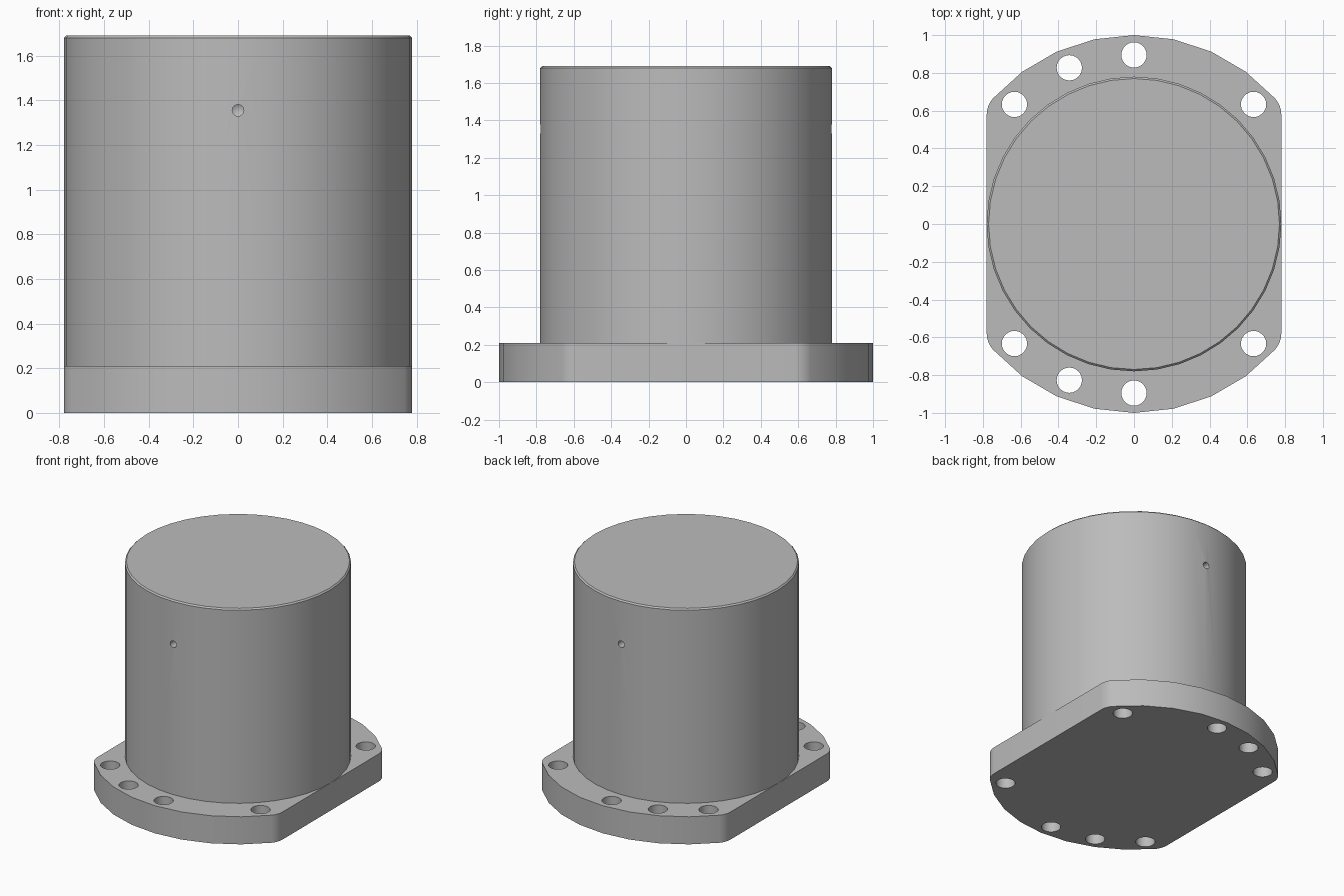
import bpy, bmesh
from math import pi, sin, cos, atan2, sqrt, radians
from mathutils import Matrix, Vector

if "Cube" in bpy.data.objects:
    bpy.data.objects.remove(bpy.data.objects["Cube"])

HALF_WIDTH = 0.78      # flange flats and body radius
FLANGE_TOP, BODY_TOP = 0.21, 1.69

metal = bpy.data.materials.new("plain_grey")
metal.use_nodes = True
grey = (0.5, 0.5, 0.5, 1)
metal.diffuse_color = grey
metal.node_tree.nodes["Principled BSDF"].inputs["Base Color"].default_value = grey


def make_object(name, bm):
    bmesh.ops.recalc_face_normals(bm, faces=bm.faces)
    mesh = bpy.data.meshes.new(name)
    bm.to_mesh(mesh)
    bm.free()
    mesh.materials.append(metal)
    obj = bpy.data.objects.new(name, mesh)
    bpy.context.collection.objects.link(obj)
    return obj


def add_cone(bm, r1, r2, depth, matrix, segments):
    return bmesh.ops.create_cone(bm, cap_ends=True, segments=segments, radius1=r1,
                                 radius2=r2, depth=depth, matrix=matrix)["verts"]


def cut(obj, cutter):
    """Subtract the cutter, then discard it."""
    mod = obj.modifiers.new("holes", 'BOOLEAN')
    mod.operation, mod.solver, mod.object = 'DIFFERENCE', 'EXACT', cutter
    bpy.ops.object.select_all(action='DESELECT')
    bpy.context.view_layer.objects.active = obj
    obj.select_set(True)
    bpy.ops.object.modifier_apply(modifier=mod.name)
    bpy.data.objects.remove(cutter)
    bpy.ops.object.shade_smooth_by_angle(angle=radians(30))


# Flange outline: round disc with two flats and filleted corners
fillet = 0.13
cx = HALF_WIDTH - fillet
cy = sqrt((1 - fillet) ** 2 - cx ** 2)
tangent = atan2(cy, cx)
corner = [(cx + fillet * cos(tangent * i / 4), cy + fillet * sin(tangent * i / 4))
          for i in range(4)]
arc = [(cos(a), sin(a)) for a in
       (tangent + (pi - 2 * tangent) * i / 8 for i in range(9))]
half = corner + arc + [(-x, y) for x, y in reversed(corner)]
outline = half + [(-x, -y) for x, y in half]

bm = bmesh.new()
face = bm.faces.new([bm.verts.new((x, y, 0)) for x, y in outline])
ext = bmesh.ops.extrude_face_region(bm, geom=[face], use_keep_orig=True)
top = [v for v in ext["geom"] if isinstance(v, bmesh.types.BMVert)]
bmesh.ops.translate(bm, verts=top, vec=(0, 0, FLANGE_TOP))
flange = make_object("mounting_flange", bm)

# Bolt holes through the flange, the same on front and back
bm = bmesh.new()
for degrees in (45, 90, 112.5, 135):
    for side in (1, -1):
        a = radians(degrees)
        spot = Vector((0.895 * cos(a), side * 0.895 * sin(a), FLANGE_TOP / 2))
        add_cone(bm, 0.067, 0.067, 0.5, Matrix.Translation(spot), 24)
cut(flange, make_object("bolt_hole_cutter", bm))

# Cylindrical body with a fine chamfer on its top rim
bm = bmesh.new()
height = BODY_TOP - FLANGE_TOP + 0.005
add_cone(bm, HALF_WIDTH, HALF_WIDTH, height,
         Matrix.Translation((0, 0, BODY_TOP - height / 2)), 40)
rim = [e for e in bm.edges if all(v.co.z > BODY_TOP - 0.01 for v in e.verts)]
bmesh.ops.bevel(bm, geom=rim, offset=0.01, segments=1, affect='EDGES')
body = make_object("cylinder_body", bm)

# Small drilled holes with pointed ends, front and back
bm = bmesh.new()
for side in (1, -1):
    turn = Matrix.Rotation(side * pi / 2, 4, 'X')
    drill = add_cone(bm, 0.026, 0.026, 0.16,
                     Matrix.Translation((0, -side * HALF_WIDTH, 1.355)) @ turn, 16)
    inner = [v for v in drill if abs(v.co.y) < HALF_WIDTH]
    end = next(f for f in bm.faces if set(f.verts) == set(inner))
    tip = bmesh.ops.poke(bm, faces=[end])["verts"][0]
    tip.co.y += side * 0.015
cut(body, make_object("side_hole_cutter", bm))
